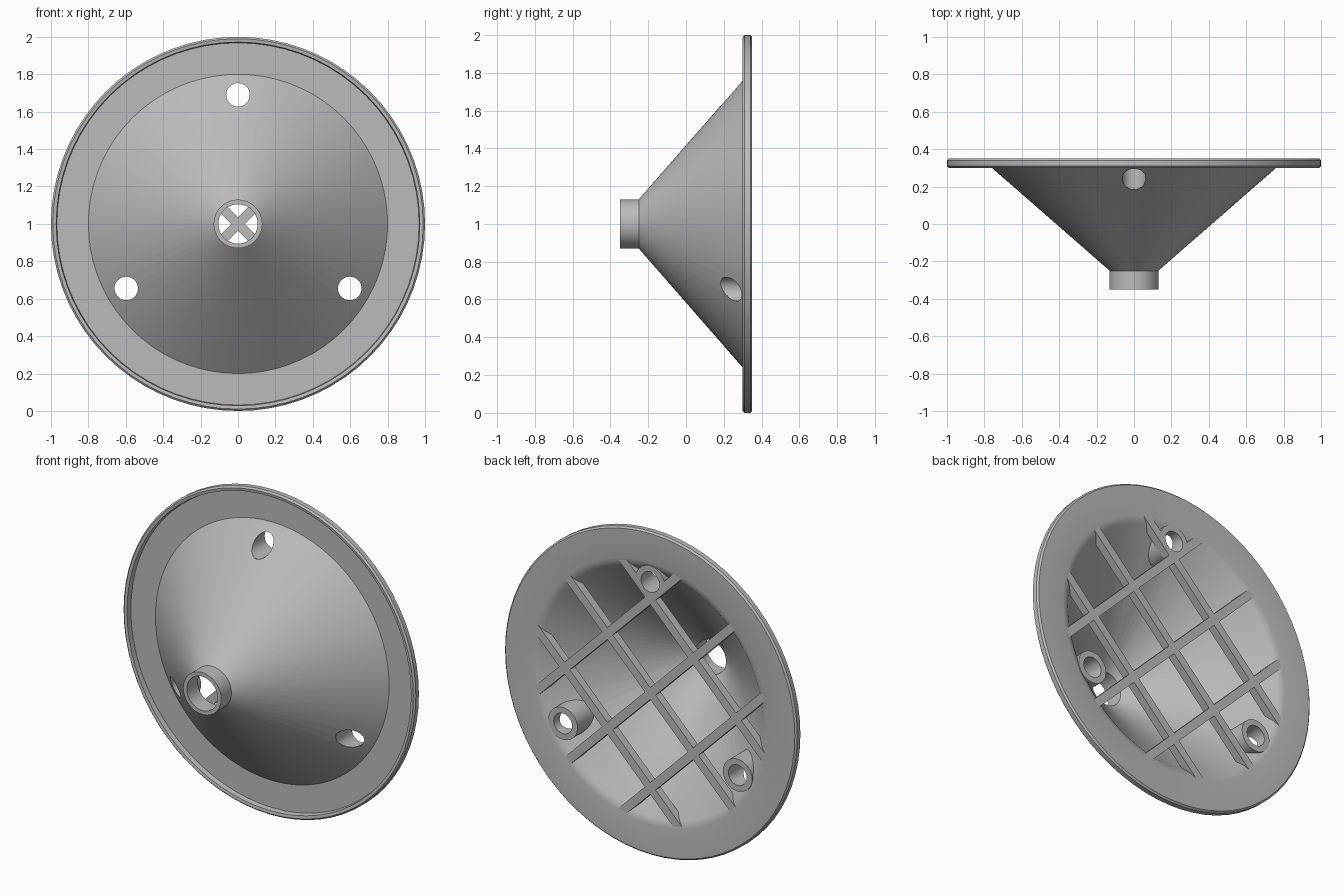
import bpy, bmesh
from math import sin, cos, pi, sqrt, radians

old = bpy.data.objects.get("Cube")
if old:
    bpy.data.objects.remove(old, do_unlink=True)

grey = bpy.data.materials.new("mid_grey")
grey.use_nodes = True
colour = (0.5, 0.5, 0.5, 1)
grey.diffuse_color = colour
grey.node_tree.nodes["Principled BSDF"].inputs["Base Color"].default_value = colour

CENTRE_Z = 1.0
BACK = 0.35
SLOPE = 0.67 / 0.585      # cone radius gained per unit of depth
WALL = 0.035
HOLE_R, BOSS_R, BOSS_RING = 0.063, 0.1, 0.69


def cone_radius(y, inset=0.0):
    return 0.13 + (y + 0.25) * SLOPE - inset


def cone_depth(r, inset=0.0):
    return -0.25 + (r + inset - 0.13) / SLOPE


def make_object(name, bm):
    bmesh.ops.recalc_face_normals(bm, faces=bm.faces)
    mesh = bpy.data.meshes.new(name)
    bm.to_mesh(mesh)
    bm.free()
    mesh.materials.append(grey)
    obj = bpy.data.objects.new(name, mesh)
    bpy.context.collection.objects.link(obj)
    return obj


def ring_solid(name, rows, steps):
    """Closed loop of rings; each row maps an angle to a point."""
    bm = bmesh.new()
    rings = [[bm.verts.new(row(2 * pi * i / steps)) for i in range(steps)] for row in rows]
    for a, b in zip(rings, rings[1:] + rings[:1]):
        for i in range(steps):
            j = (i + 1) % steps
            bm.faces.new((a[i], a[j], b[j], b[i]))
    return make_object(name, bm)


def cut(obj, cutters):
    bpy.context.view_layer.objects.active = obj
    for cutter in cutters:
        mod = obj.modifiers.new("hole", "BOOLEAN")
        mod.operation = "DIFFERENCE"
        mod.solver = "EXACT"
        mod.object = cutter
        bpy.ops.object.modifier_apply(modifier=mod.name)


def smooth(obj):
    bpy.ops.object.select_all(action="DESELECT")
    obj.select_set(True)
    bpy.context.view_layer.objects.active = obj
    bpy.ops.object.shade_smooth_by_angle(angle=radians(30))


# Turned shell: nozzle, cone and lipped flange
profile = [(0.105, -0.35), (0.13, -0.35), (0.13, -0.25), (0.8, 0.335),
           (0.968, 0.335), (0.972, 0.303), (0.99, 0.3), (1, 0.31), (1, 0.34),
           (0.99, BACK), (0.81, BACK), (0.79, 0.346), (0.765, 0.335),
           (0.105, cone_depth(0.105, WALL))]
shell = ring_solid("cone_shell", [
    lambda a, r=r, y=y: (r * cos(a), y, CENTRE_Z + r * sin(a)) for r, y in profile], 72)

# Screw bosses, trimmed to the cone, with helpers for their holes
centres = [(BOSS_RING * cos(t), BOSS_RING * sin(t))
           for t in (pi / 2 + k * 2 * pi / 3 for k in range(3))]
cutters, bosses = [], []
for n, (cx, cz) in enumerate(centres):
    def row(r, inset, back):
        def point(a):
            x, z = cx + r * cos(a), cz + r * sin(a)
            y = BACK if back else cone_depth(sqrt(x * x + z * z), inset)
            return (x, y, CENTRE_Z + z)
        return point
    bosses.append(ring_solid(f"screw_boss_{n + 1}", [
        row(HOLE_R, 0.002, False), row(BOSS_R, WALL / 2, False),
        row(BOSS_R, 0, True), row(HOLE_R, 0, True)], 32))

    bm = bmesh.new()
    ends = [[bm.verts.new((cx + (HOLE_R + 0.001) * cos(2 * pi * i / 32), y,
                           CENTRE_Z + cz + (HOLE_R + 0.001) * sin(2 * pi * i / 32)))
             for i in range(32)] for y in (-0.1, 0.6)]
    for end in ends:
        bm.faces.new(end)
    for i in range(32):
        j = (i + 1) % 32
        bm.faces.new((ends[0][i], ends[0][j], ends[1][j], ends[1][i]))
    helper = make_object("hole_helper", bm)
    helper.hide_render = True
    cutters.append(helper)

cut(shell, cutters)

# Diagonal lattice of ribs, ending inside the cone wall
RIB_WIDTH, RIB_DEPTH, SPACING = 0.052, 0.05, 0.415
for side in (1, -1):
    for k in (-1, 0, 1):
        bm = bmesh.new()
        corners = []
        for y in (BACK - RIB_DEPTH, BACK):
            for edge in (-1, 1):
                o = k * SPACING + edge * RIB_WIDTH / 2
                reach = sqrt(cone_radius(y, WALL / 2) ** 2 - o * o)
                for t in (-reach, reach):
                    corners.append(bm.verts.new((side * (t - o) / sqrt(2), y,
                                                 CENTRE_Z + (t + o) / sqrt(2))))
        bmesh.ops.convex_hull(bm, input=corners)
        bmesh.ops.dissolve_limit(bm, angle_limit=0.01, verts=bm.verts, edges=bm.edges)
        rib = make_object(f"{'rising' if side > 0 else 'falling'}_rib_{k + 2}", bm)
        if k == 1:
            cut(rib, cutters[:1])

for obj in [shell] + bosses:
    smooth(obj)
for helper in cutters:
    bpy.data.objects.remove(helper, do_unlink=True)
